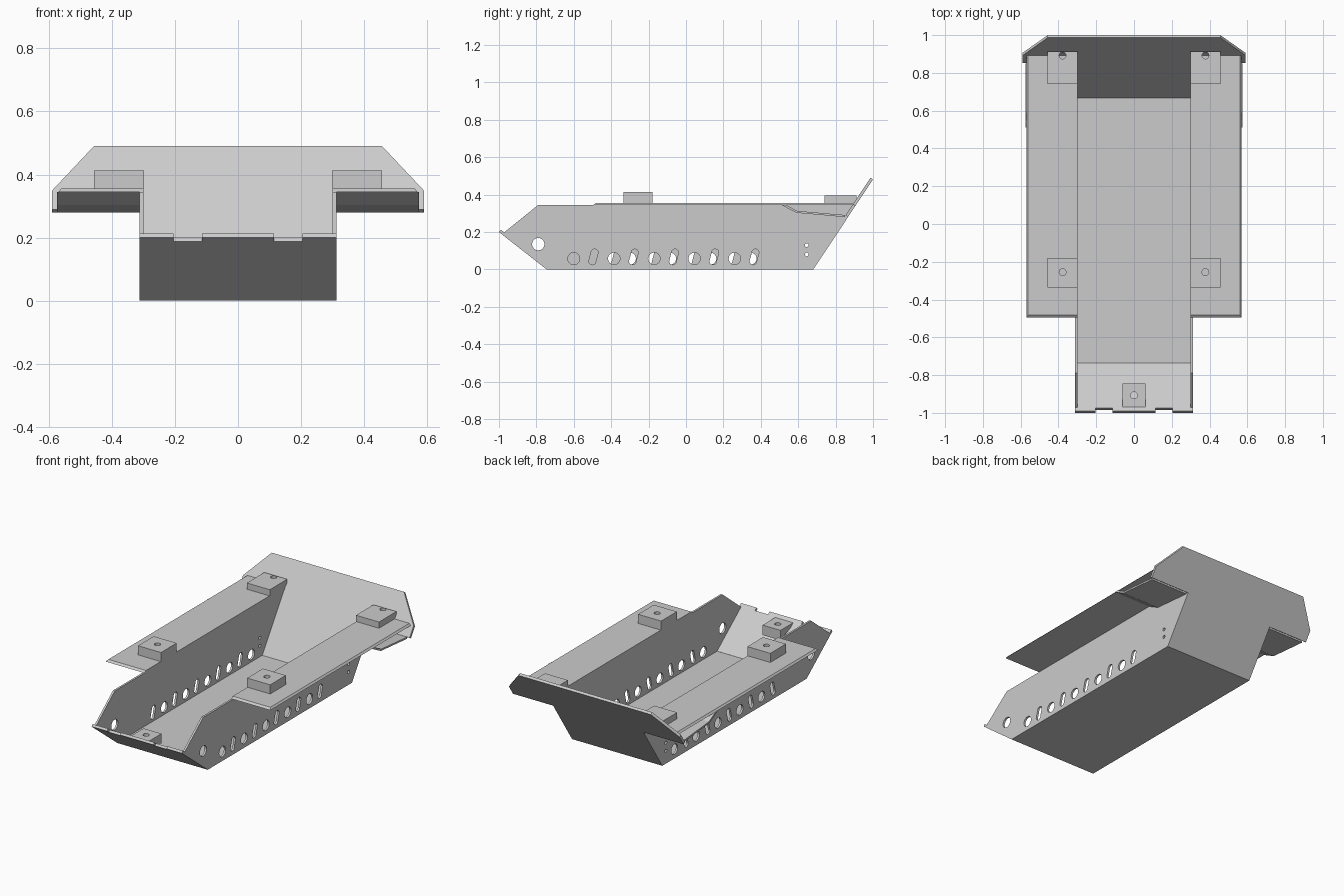
import bpy, bmesh, math
from mathutils import Vector, Matrix

cube = bpy.data.objects.get("Cube")
if cube:
    bpy.data.objects.remove(cube)

grey = bpy.data.materials.new("plain grey")
grey.use_nodes = True
colour = (0.6, 0.6, 0.6, 1)
grey.diffuse_color = colour
grey.node_tree.nodes["Principled BSDF"].inputs["Base Color"].default_value = colour

X, Y, Z = Vector((1, 0, 0)), Vector((0, 1, 0)), Vector((0, 0, 1))


def add_mesh(name, mesh):
    mesh.name = name
    mesh.materials.clear()
    mesh.materials.append(grey)
    obj = bpy.data.objects.new(name, mesh)
    bpy.context.collection.objects.link(obj)
    return obj


def plate(name, loops, origin, ax, ay, thick):
    """Flat plate: first loop is the outline, the others are holes.
    It grows from origin by thick along ax x ay."""
    curve = bpy.data.curves.new(name, 'CURVE')
    curve.dimensions = '2D'
    curve.fill_mode = 'BOTH'
    curve.extrude = abs(thick) / 2
    for loop in loops:
        spline = curve.splines.new('POLY')
        spline.points.add(len(loop) - 1)
        for point, (u, v) in zip(spline.points, loop):
            point.co = (u, v, 0, 1)
        spline.use_cyclic_u = True
    temp = bpy.data.objects.new("temp", curve)
    bpy.context.collection.objects.link(temp)
    deps = bpy.context.evaluated_depsgraph_get()
    mesh = bpy.data.meshes.new_from_object(temp.evaluated_get(deps))
    bpy.data.objects.remove(temp)
    normal = ax.cross(ay)
    frame = Matrix((ax, ay, normal)).transposed().to_4x4()
    frame.translation = Vector(origin) + normal * thick / 2
    mesh.transform(frame)
    bm = bmesh.new()
    bm.from_mesh(mesh)
    bmesh.ops.remove_doubles(bm, verts=bm.verts, dist=0.0001)
    bmesh.ops.recalc_face_normals(bm, faces=bm.faces)
    for face in bm.faces:
        face.smooth = False
    bm.to_mesh(mesh)
    bm.free()
    return add_mesh(name, mesh)


def rect(u0, u1, v0, v1):
    return [(u0, v0), (u1, v0), (u1, v1), (u0, v1)]


def circle(u, v, r, n=24):
    return [(u + r * math.cos(i * math.tau / n), v + r * math.sin(i * math.tau / n))
            for i in range(n)]


def slot(u, v, r=0.019, half=0.023, lean=0.006, n=8):
    """Slightly leaning rounded slot."""
    points = []
    for side in (1, -1):
        for i in range(n + 1):
            a = i * math.pi / n + (0 if side > 0 else math.pi)
            points.append((u + side * lean + r * math.cos(a),
                           v + side * half + r * math.sin(a)))
    return points


# Hull side walls, with the axle holes staggered between the two sides
wall = [(-0.745, 0), (-0.985, 0.188), (-0.97, 0.2), (-0.79, 0.345), (0.893, 0.345), (0.672, 0)]
for name, x, first_circle, first_slot in (("left_wall", 0.3, -0.6, -0.495),
                                          ("right_wall", -0.3125, -0.3, -0.41)):
    holes = [circle(-0.79, 0.135, 0.033), circle(0.645, 0.13, 0.01), circle(0.645, 0.08, 0.01)]
    for i in range(5):
        holes.append(circle(first_circle + 0.215 * i, 0.058, 0.032))
        holes.append(slot(first_slot + 0.215 * i, 0.067))
    plate(name, [wall] + holes, (x, 0, 0), Y, Z, 0.0125)

# Floor
plate("floor", [rect(-0.3125, 0.3125, -0.745, 0.68)], (0, 0, 0), X, Y, 0.012)

# Sloped nose plate with two notches in its upper edge
nose_up = Vector((0, -0.255, 0.2))
top = nose_up.length
nose_up.normalize()
low = top - 0.02
nose = [(-0.3125, 0), (0.3125, 0), (0.3125, top), (0.205, top), (0.205, low), (0.115, low),
        (0.115, top), (-0.115, top), (-0.115, low), (-0.205, low), (-0.205, top), (-0.3125, top)]
plate("nose_plate", [nose], (0, -0.745, 0), X, nose_up, -0.0157)

# Sloped rear plate that widens behind the fenders
rear_up = Vector((0, 0.32, 0.481))
tall = rear_up.length
rear_up.normalize()
step, corner = 0.28 / rear_up.z, 0.34 / rear_up.z
half = [(0.3125, 0), (0.3125, step), (0.59, step), (0.59, corner), (0.457, tall)]
plate("rear_plate", [half + [(-u, v) for u, v in reversed(half)]],
      (0, 0.68, 0), X, rear_up, 0.0167)

flap = [(0.51, 0.345), (0.59, 0.303), (0.85, 0.28), (0.85, 0.291), (0.595, 0.313), (0.535, 0.345)]
for side, s in (("left", 1), ("right", -1)):
    # Fender with chamfered outer and front edges
    fender = plate(side + "_fender", [rect(*sorted((s * 0.3, s * 0.57)), -0.495, 0.893)],
                   (0, 0, 0.345), X, Y, 0.011)
    for v in fender.data.vertices:
        if v.co.z > 0.35:
            if abs(v.co.x) > 0.5:
                v.co.x -= s * 0.01
            if v.co.y < 0:
                v.co.y += 0.014
    # Bent flap under the rear of the fender
    plate(side + "_rear_flap", [flap], (0.3125 if s > 0 else -0.575, 0, 0), Y, Z, 0.2625)
    # Drilled mounting blocks
    for where, y0, y1, hole_y, height in (("front", -0.335, -0.18, -0.255, 0.057),
                                          ("rear", 0.74, 0.912, 0.892, 0.039)):
        plate(f"{side}_{where}_block",
              [rect(*sorted((s * 0.298, s * 0.457)), y0, y1), circle(s * 0.378, hole_y, 0.018)],
              (0, 0, 0.356), X, Y, height)

# Drilled block behind the nose plate, its underside following the slope
block = plate("nose_block", [rect(-0.062, 0.062, -0.97, -0.845), circle(0, -0.907, 0.018)],
              (0, 0, 0.135), X, Y, 0.062)
for v in block.data.vertices:
    if v.co.z < 0.16:
        v.co.z = 0.135 + (-0.845 - v.co.y) * 0.4
